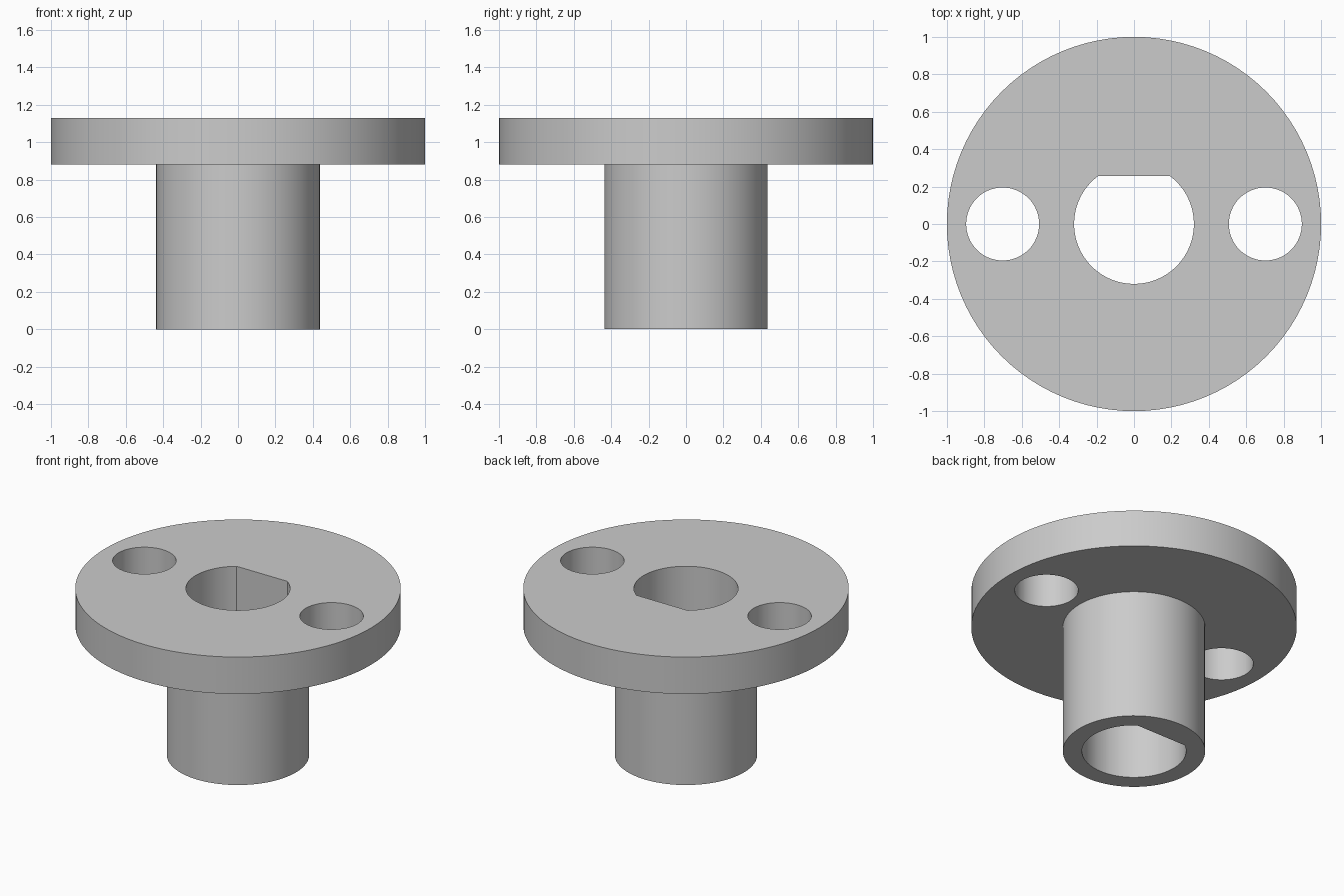
import bpy
import bmesh
import math

default = bpy.data.objects.get("Cube")
if default:
    bpy.data.objects.remove(default, do_unlink=True)

SEGMENTS = 96
HEIGHT = 1.13
FLANGE_BASE = 0.88
BORE_RADIUS, BORE_FLAT = 0.32, 0.257

grey = bpy.data.materials.new("plain grey")
grey.use_nodes = True
colour = (0.6, 0.6, 0.6, 1)
grey.diffuse_color = colour
grey.node_tree.nodes["Principled BSDF"].inputs["Base Color"].default_value = colour


def circle(radius, cx=0, start=0, end=math.tau, count=SEGMENTS, closed=True):
    """Points along a circle or an arc."""
    steps = count if closed else count - 1
    return [(cx + radius * math.cos(start + (end - start) * i / steps),
             radius * math.sin(start + (end - start) * i / steps))
            for i in range(count)]


def finish(name, bm):
    bmesh.ops.recalc_face_normals(bm, faces=bm.faces)
    mesh = bpy.data.meshes.new(name)
    bm.to_mesh(mesh)
    bm.free()
    mesh.materials.append(grey)
    obj = bpy.data.objects.new(name, mesh)
    bpy.context.collection.objects.link(obj)
    return obj


def prism(name, outline, bottom, top):
    bm = bmesh.new()
    face = bm.faces.new([bm.verts.new((x, y, bottom)) for x, y in outline])
    side = bmesh.ops.extrude_face_region(bm, geom=[face])
    verts = [v for v in side["geom"] if isinstance(v, bmesh.types.BMVert)]
    bmesh.ops.translate(bm, verts=verts, vec=(0, 0, top - bottom))
    return finish(name, bm)


# Flanged sleeve body, turned from a stepped profile
bm = bmesh.new()
profile = [(0, 0), (0.437, 0), (0.437, FLANGE_BASE), (1, FLANGE_BASE),
           (1, HEIGHT), (0, HEIGHT)]
points = [bm.verts.new((r, 0, z)) for r, z in profile]
edges = [bm.edges.new(pair) for pair in zip(points, points[1:])]
bmesh.ops.spin(bm, geom=points + edges, cent=(0, 0, 0), axis=(0, 0, 1),
               angle=math.tau, steps=SEGMENTS)
bmesh.ops.remove_doubles(bm, verts=bm.verts, dist=0.0001)
body = finish("flanged_sleeve", bm)

# D-shaped bore with its flat at the back
corner = math.asin(BORE_FLAT / BORE_RADIUS)
d_outline = circle(BORE_RADIUS, start=math.pi - corner,
                   end=math.tau + corner, closed=False)
cutters = [prism("bore_cutter", d_outline, -0.2, HEIGHT + 0.2)]

# Bolt holes on both sides of the flange
for side, x in (("left", 0.702), ("right", -0.702)):
    cutters.append(prism(side + "_bolt_hole_cutter", circle(0.195, x, count=64),
                         FLANGE_BASE - 0.2, HEIGHT + 0.2))

bpy.ops.object.select_all(action="DESELECT")
body.select_set(True)
bpy.context.view_layer.objects.active = body
for cutter in cutters:
    cutter.hide_render = True
    cut = body.modifiers.new(cutter.name, "BOOLEAN")
    cut.operation = "DIFFERENCE"
    cut.solver = "EXACT"
    cut.object = cutter
    bpy.ops.object.modifier_apply(modifier=cut.name)
    bpy.data.objects.remove(cutter, do_unlink=True)

bpy.ops.object.shade_smooth_by_angle(angle=math.radians(25))
